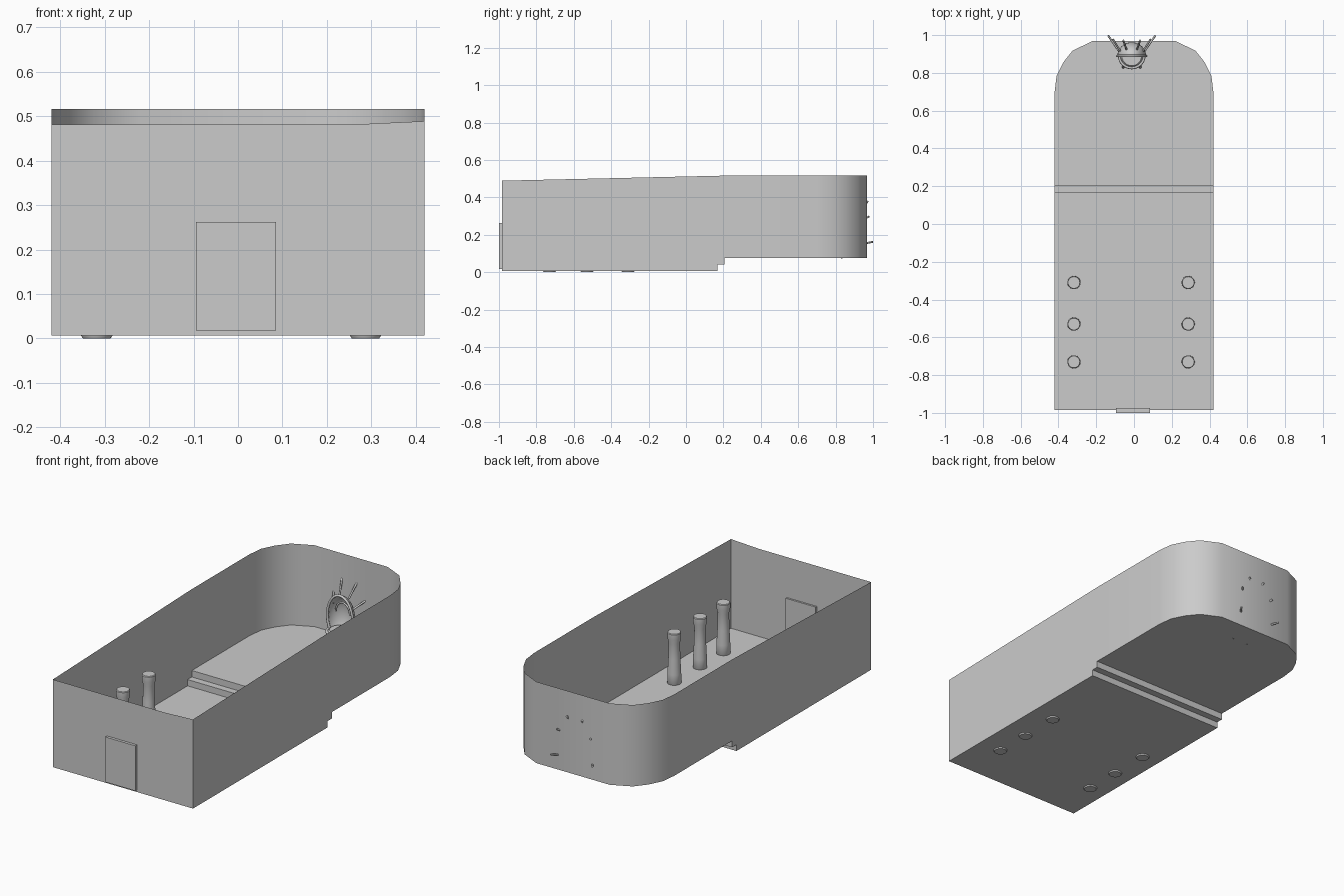
import bpy, bmesh
from math import sin, cos, pi, radians
from mathutils import Vector

if "Cube" in bpy.data.objects:
    bpy.data.objects.remove(bpy.data.objects["Cube"])


def finish(bm, name, smooth=True, angle=35):
    bmesh.ops.remove_doubles(bm, verts=bm.verts, dist=0.0005)
    mesh = bpy.data.meshes.new(name)
    bm.to_mesh(mesh)
    bm.free()
    ob = bpy.data.objects.new(name, mesh)
    bpy.context.collection.objects.link(ob)
    if smooth:
        bpy.ops.object.select_all(action='DESELECT')
        bpy.context.view_layer.objects.active = ob
        ob.select_set(True)
        bpy.ops.object.shade_smooth_by_angle(angle=radians(angle))
    return ob


def face(bm, pts):
    return bm.faces.new([bm.verts.new(p) for p in pts])


def box(name, lo, hi):
    bm = bmesh.new()
    bmesh.ops.create_cube(bm, size=1)
    for v in bm.verts:
        v.co = [(a + b) / 2 + c * (b - a) for a, b, c in zip(lo, hi, v.co)]
    return finish(bm, name, False)


def lathe(name, profile, loc, n=24):
    bm = bmesh.new()
    rings = [[bm.verts.new((loc[0] + r * cos(2 * pi * i / n), loc[1] + r * sin(2 * pi * i / n), z))
              for i in range(n)] for r, z in profile]
    for a, b in zip(rings, rings[1:]):
        for i in range(n):
            j = (i + 1) % n
            bm.faces.new((a[i], a[j], b[j], b[i]))
    bm.faces.new(rings[-1])
    bm.faces.new(rings[0][::-1])
    return finish(bm, name)


def tube(name, pts, r):
    cu = bpy.data.curves.new(name, 'CURVE')
    cu.dimensions = '3D'
    cu.bevel_depth = r
    cu.bevel_resolution = 2
    cu.use_fill_caps = True
    sp = cu.splines.new('POLY')
    sp.points.add(len(pts) - 1)
    for p, q in zip(sp.points, pts):
        p.co = (*q, 1)
    ob = bpy.data.objects.new(name, cu)
    bpy.context.collection.objects.link(ob)
    return ob


W, F, STEP1, STEP2 = 0.42, -0.985, 0.168, 0.205
Z0, Z1, Z2, TOP = 0.006, 0.04, 0.075, 0.516
apse = [(W, 0.70), (0.41, 0.785), (0.375, 0.855), (0.325, 0.918), (0.22, 0.968)]
apse += [(-x, y) for x, y in reversed(apse)]

# thin stepped floor
bm = bmesh.new()
prof = [(F, Z0), (STEP1, Z0), (STEP1, Z1), (STEP2, Z1), (STEP2, Z2)]
for (ya, za), (yb, zb) in zip(prof, prof[1:]):
    face(bm, [(-W, ya, za), (W, ya, za), (W, yb, zb), (-W, yb, zb)])
face(bm, [(-W, STEP2, Z2), (W, STEP2, Z2)] + [(x, y, Z2) for x, y in apse])
finish(bm, "floor", False)

# single-sheet walls, open at the top, rounded far end
bm = bmesh.new()


def top(x, y):
    front = 0.489 if x > 0.3 else 0.481
    return min(TOP, front + (TOP - front) * (y - F) / (0.2 - F))


side = [(F, STEP1, Z0), (STEP1, STEP2, Z1), (STEP2, 0.70, Z2)]
segs = [((s * W, a), (s * W, b), z) for s in (1, -1) for a, b, z in side]
segs += [(a, b, Z2) for a, b in zip(apse, apse[1:])]
segs += [((-W, F), (0.25, F), Z0), ((0.25, F), (W, F), Z0)]
for a, b, z in segs:
    face(bm, [(*a, z), (*b, z), (*b, top(*b)), (*a, top(*a))])
finish(bm, "walls")

# door panel
box("door", (-0.095, -1.0, 0.018), (0.085, -0.975, 0.262))

# two rows of columns
col = [(0.031, 0), (0.035, 0.006), (0.034, 0.06), (0.030, 0.14), (0.028, 0.225),
       (0.034, 0.25), (0.034, 0.278), (0.031, 0.282)]
for x in (-0.318, 0.287):
    for y in (-0.31, -0.53, -0.73):
        lathe("column", col, (x, y))

# egg-shaped throne: hooded back shell with a bowl seat
C, R = Vector((-0.012, 0.89, 0.205)), (0.076, 0.072, 0.122)
SEAT = 0.135
bm = bmesh.new()
bmesh.ops.create_uvsphere(bm, u_segments=24, v_segments=16, radius=1)
for v in bm.verts:
    v.co = C + Vector(c * r for c, r in zip(v.co, R))
cut = [f for f in bm.faces
       if f.calc_center_median().y < C.y - 0.001 and f.calc_center_median().z > SEAT]
bmesh.ops.delete(bm, geom=cut, context='FACES')
finish(bm, "throne_shell", angle=60)

# rims around hood and seat
arch = [C + Vector((R[0] * cos(t), 0, R[2] * sin(t)))
        for t in [-0.6 + (pi + 1.2) * i / 28 for i in range(29)]]
tube("hood_rim", arch, 0.007)
rim = [Vector((C.x + 0.066 * cos(t), C.y - 0.064 * sin(t), SEAT))
       for t in [pi * i / 16 for i in range(17)]]
tube("seat_rim", rim, 0.007)
tube("inner_arch", [C + Vector((0.042 * cos(t), 0.025, 0.02 + 0.055 * sin(t)))
                    for t in [pi * i / 14 for i in range(15)]], 0.005)
lathe("seat_cushion", [(0.055, SEAT - 0.01), (0.06, SEAT), (0.052, SEAT + 0.01)], C)

# feet and spikes radiating through the far wall
rays = [((0.028, 0.925, 0.305), (0.045, 0.972, 0.38)),
        ((0.06, 0.915, 0.26), (0.10, 0.978, 0.298)),
        ((0.068, 0.915, 0.145), (0.125, 0.998, 0.162))]
for s in (1, -1):
    tube("throne_foot", [(C.x + s * 0.045, 0.83, Z2), (C.x + s * 0.04, 0.845, SEAT)], 0.008)
    for a, b in rays:
        tube("spike", [(C.x + s * p[0], p[1], p[2]) for p in (a, b)], 0.005)
